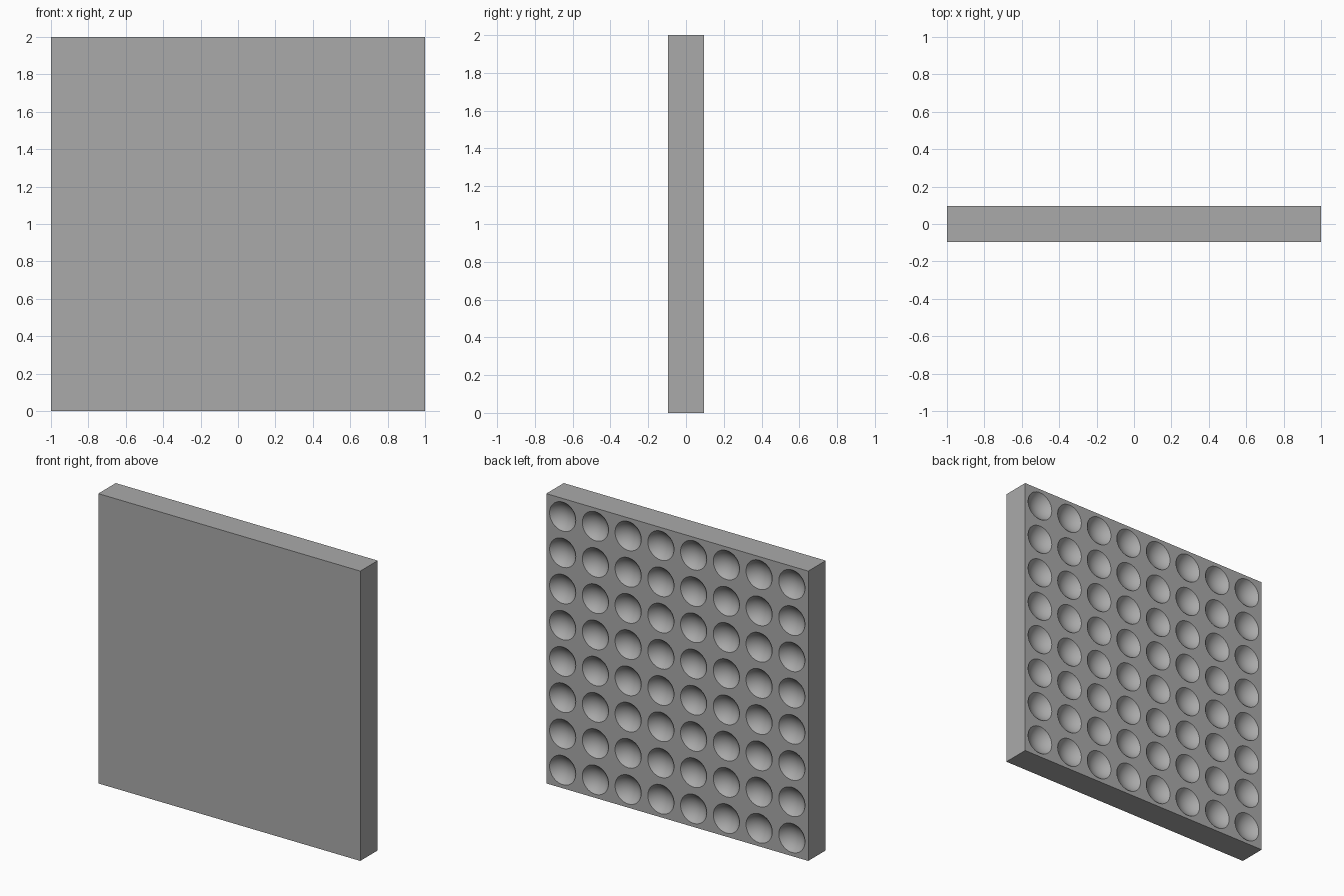
import bpy, bmesh, math
from mathutils import Vector

if "Cube" in bpy.data.objects:
    bpy.data.objects.remove(bpy.data.objects["Cube"])

SIZE, THICK, COUNT = 2.0, 0.19, 8
PITCH = SIZE / COUNT
RIM, DEPTH = 0.1, 0.05
SEGMENTS, RINGS = 40, 8
BACK = THICK / 2

grey = bpy.data.materials.new("plain grey")
grey.use_nodes = True
colour = (0.4, 0.4, 0.4, 1)
grey.diffuse_color = colour
grey.node_tree.nodes["Principled BSDF"].inputs["Base Color"].default_value = colour

bm = bmesh.new()
radius = (RIM ** 2 + DEPTH ** 2) / (2 * DEPTH)   # sphere that forms each dimple
cap = math.asin(RIM / radius)


def ring(cx, cz, reach, y, square=False):
    """Loop of points around a cell centre, round or square."""
    verts = []
    for i in range(SEGMENTS):
        a = math.tau * i / SEGMENTS
        c, s = math.cos(a), math.sin(a)
        k = reach / max(abs(c), abs(s)) if square else reach
        verts.append(bm.verts.new((cx + c * k, y, cz + s * k)))
    return verts


def bridge(outer, inner):
    for i in range(SEGMENTS):
        j = (i + 1) % SEGMENTS
        bm.faces.new((outer[i], outer[j], inner[j], inner[i]))


def dimple_cell(cx, cz):
    """Square of back surface with a shallow spherical dimple."""
    outer = ring(cx, cz, PITCH / 2, BACK, square=True)
    for step in range(RINGS):
        t = cap * (1 - step / RINGS)
        y = BACK - radius * (math.cos(t) - math.cos(cap))
        inner = ring(cx, cz, radius * math.sin(t), y)
        bridge(outer, inner)
        outer = inner
    pole = bm.verts.new((cx, BACK - DEPTH, cz))
    for i in range(SEGMENTS):
        bm.faces.new((outer[i], outer[(i + 1) % SEGMENTS], pole))


# Dimpled back surface
for row in range(COUNT):
    for col in range(COUNT):
        dimple_cell((col + 0.5) * PITCH - SIZE / 2, (row + 0.5) * PITCH)
bmesh.ops.remove_doubles(bm, verts=bm.verts, dist=0.0001)

# Side walls and plain front
border = [e for e in bm.edges if e.is_boundary]
made = bmesh.ops.extrude_edge_only(bm, edges=border)["geom"]
bmesh.ops.translate(bm, vec=Vector((0, -THICK, 0)),
                    verts=[g for g in made if isinstance(g, bmesh.types.BMVert)])
bmesh.ops.holes_fill(bm, edges=[e for e in bm.edges if e.is_boundary], sides=0)
bmesh.ops.recalc_face_normals(bm, faces=bm.faces)

mesh = bpy.data.meshes.new("dimpled_panel")
bm.to_mesh(mesh)
bm.free()
mesh.materials.append(grey)
panel = bpy.data.objects.new("dimpled_panel", mesh)
bpy.context.collection.objects.link(panel)

# Smooth dimples with crisp rims and box edges
bpy.ops.object.select_all(action="DESELECT")
panel.select_set(True)
bpy.context.view_layer.objects.active = panel
bpy.ops.object.shade_smooth_by_angle(angle=math.radians(30))
